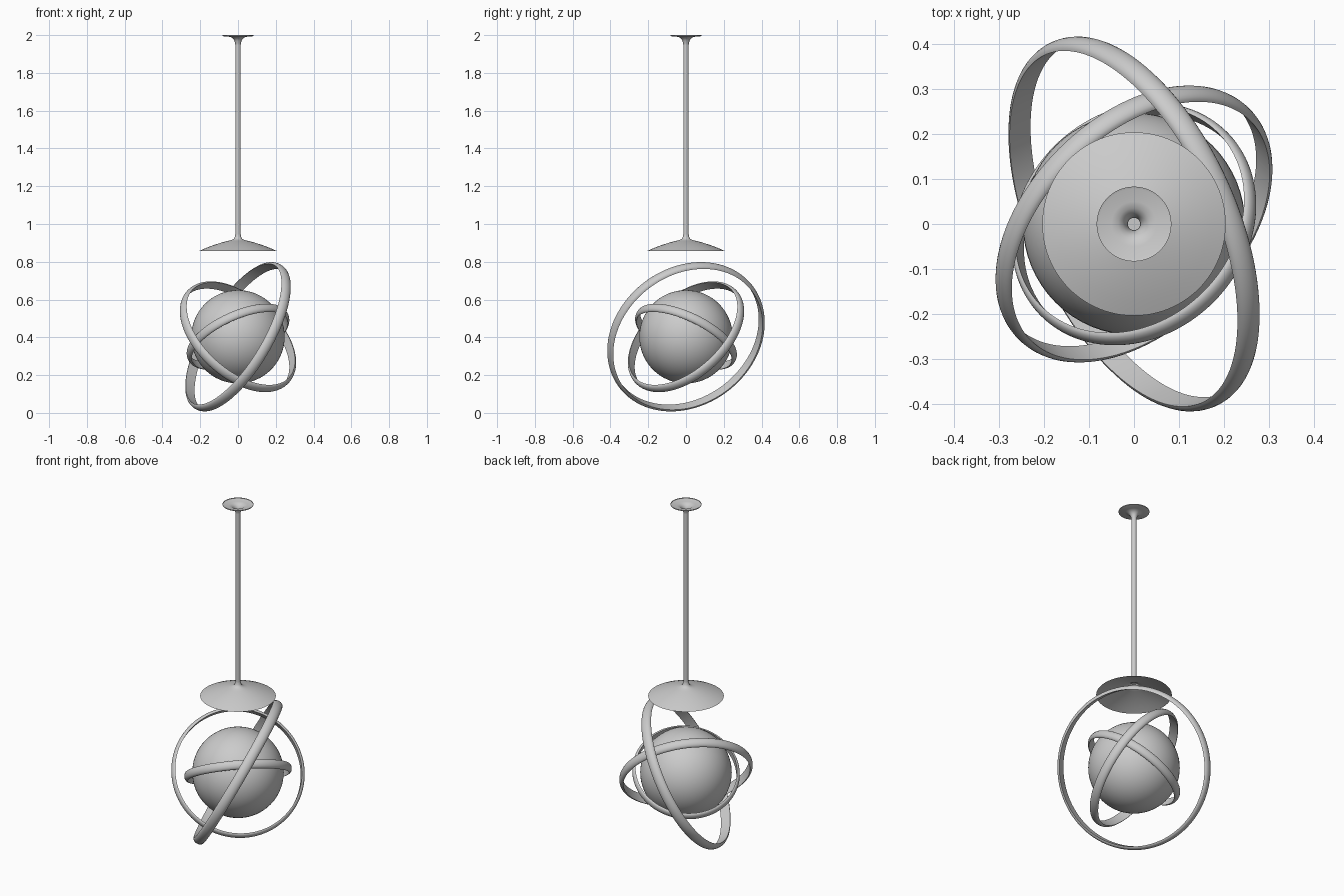
import bpy, math
from mathutils import Vector

if "Cube" in bpy.data.objects:
    bpy.data.objects.remove(bpy.data.objects["Cube"])

CENTRE = Vector((0, 0, 0.403))


def lathe(name, profile, closed=False, steps=96, angle=35):
    """Spin a (radius, height) profile around local z."""
    n = len(profile)
    verts, faces = [], []
    for i in range(steps):
        a = 2 * math.pi * i / steps
        verts += [(r * math.cos(a), r * math.sin(a), z) for r, z in profile]
    for i in range(steps):
        j = (i + 1) % steps
        for k in range(n if closed else n - 1):
            m = (k + 1) % n
            faces.append((i * n + k, j * n + k, j * n + m, i * n + m))
    mesh = bpy.data.meshes.new(name)
    mesh.from_pydata(verts, [], faces)
    ob = bpy.data.objects.new(name, mesh)
    bpy.context.collection.objects.link(ob)
    smooth(ob, angle)
    return ob


def smooth(ob, angle=35):
    bpy.ops.object.select_all(action='DESELECT')
    ob.select_set(True)
    bpy.context.view_layer.objects.active = ob
    bpy.ops.object.shade_smooth_by_angle(angle=math.radians(angle))


def ring(name, radius, thick, half_width, normal):
    """Band with a flat inside and a rounded outside, tilted to a normal."""
    prof = []
    for i in range(11):
        a = -math.pi / 2 + math.pi * i / 10
        prof.append((radius - thick + thick * math.cos(a), half_width * math.sin(a)))
    ob = lathe(name, prof, closed=True, steps=128, angle=40)
    ob.location = CENTRE
    ob.rotation_mode = 'QUATERNION'
    ob.rotation_quaternion = Vector(normal).to_track_quat('Z', 'Y')


# glowing globe
bpy.ops.mesh.primitive_uv_sphere_add(segments=64, ring_count=32, radius=0.247, location=CENTRE)
globe = bpy.context.object
globe.name = "globe"
smooth(globe)

# three tilted orbit bands
ring("outer_ring", 0.444, 0.020, 0.029, (0.80, 0.36, -0.475))
ring("middle_ring", 0.363, 0.018, 0.027, (0.556, -0.556, 0.617))
ring("inner_ring", 0.291, 0.016, 0.025, (-0.38, 0.40, 0.83))

# hanging rod, capped at both ends
lathe("rod", [(0, 1.965), (0.0145, 1.965), (0.0145, 0.93), (0, 0.93)], steps=32)

# flared ceiling plate, open on top
lathe("ceiling_plate", [(0.083, 2.0), (0.083, 1.996), (0.078, 1.994), (0.05, 1.992),
                        (0.035, 1.988), (0.025, 1.98), (0.018, 1.969), (0.0145, 1.95)][::-1])

# shallow canopy above the globe, open underneath
lathe("canopy", [(0.0145, 0.945), (0.0165, 0.932), (0.022, 0.922), (0.035, 0.915),
                 (0.055, 0.910), (0.09, 0.901), (0.13, 0.888), (0.17, 0.873),
                 (0.204, 0.858)][::-1])
